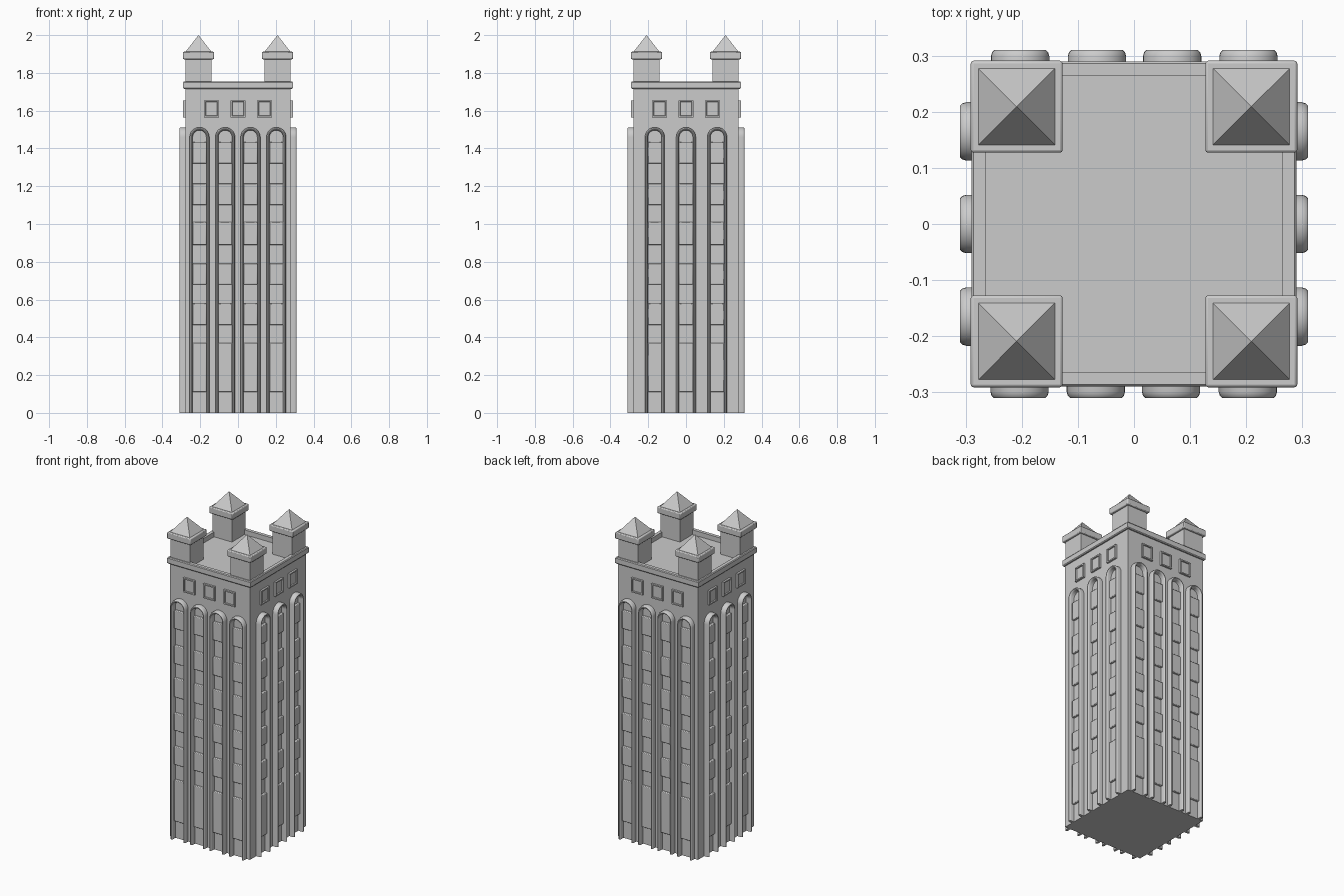
import bpy, bmesh, math
from mathutils import Matrix, Vector

if "Cube" in bpy.data.objects:
    bpy.data.objects.remove(bpy.data.objects["Cube"])

HALF = 0.278  # half width of the shaft


def finish(name, bm, smooth=False, bevel=0.0):
    bmesh.ops.recalc_face_normals(bm, faces=bm.faces)
    me = bpy.data.meshes.new(name)
    bm.to_mesh(me)
    bm.free()
    ob = bpy.data.objects.new(name, me)
    bpy.context.collection.objects.link(ob)
    if bevel:
        m = ob.modifiers.new("bevel", 'BEVEL')
        m.width, m.segments = bevel, 2
    if smooth:
        bpy.ops.object.select_all(action='DESELECT')
        ob.select_set(True)
        bpy.context.view_layer.objects.active = ob
        bpy.ops.object.shade_smooth_by_angle(angle=math.radians(40))
    return ob


def add_box(bm, lo, hi, mat=Matrix()):
    lo, hi = Vector(lo), Vector(hi)
    size = hi - lo
    m = mat @ Matrix.Translation((lo + hi) / 2) @ Matrix.Diagonal((*size, 1))
    return bmesh.ops.create_cube(bm, size=1, matrix=m)['verts']


def add_arch(bm, cx, mat):
    # rounded section swept up one leg, round the arch and down the other
    section = [(.052, .27), (.052, .299), (.050, .306), (.046, .31),
               (.042, .31), (.038, .306), (.036, .299), (.036, .27)]
    zc = 1.46
    path = [(0, 0)] + [(math.pi * i / 16, zc) for i in range(17)] + [(math.pi, 0)]
    rings = []
    for a, z in path:
        rings.append([bm.verts.new(mat @ Vector((cx + r * math.cos(a), -d, z + r * math.sin(a))))
                      for r, d in section])
    n = len(section)
    for p, q in zip(rings, rings[1:]):
        for i in range(n):
            bm.faces.new((p[i], p[(i + 1) % n], q[(i + 1) % n], q[i]))
    bm.faces.new(rings[0])
    bm.faces.new(rings[-1])


sides = [Matrix.Rotation(k * math.pi / 2, 4, 'Z') for k in range(4)]
columns = [(-.204, -.068, .066, .203), (-.165, 0, .165)]
panel_z = [(.11, .37), (.465, .58), (.68, .79), (.89, 1.01), (1.10, 1.215), (1.32, 1.435)]

# Shaft
bm = bmesh.new()
add_box(bm, (-HALF, -HALF, 0), (HALF, HALF, 1.725))
finish("shaft", bm)

# Arched mouldings and the raised panels inside them
arches, panels = bmesh.new(), bmesh.new()
for k, mat in enumerate(sides):
    for cx in columns[k % 2]:
        add_arch(arches, cx, mat)
        for z0, z1 in panel_z:
            add_box(panels, (cx - .037, -.292, z0), (cx + .037, -.27, z1), mat)
finish("arch_mouldings", arches, smooth=True)
finish("window_panels", panels, smooth=True, bevel=.004)

# Square framed plaques under the cornice
bm = bmesh.new()
for mat in sides:
    for cx in (-.14, 0, .14):
        vs = add_box(bm, (cx - .039, -.29, 1.565), (cx + .039, -.27, 1.655), mat)
        out = mat @ Vector((0, -1, 0))
        front = max({f for v in vs for f in v.link_faces},
                    key=lambda f: f.calc_center_median().dot(out))
        bmesh.ops.inset_region(bm, faces=[front], thickness=.011)
        bmesh.ops.inset_region(bm, faces=[front], thickness=.002, depth=-.007)
finish("square_plaques", bm)

# Cornice: mitred square rim around the sunken roof
bm = bmesh.new()
profile = [(.265, 1.715), (.286, 1.715), (.29, 1.72), (.29, 1.75), (.286, 1.755), (.265, 1.755)]
rings = [[bm.verts.new((sx * r, sy * r, z)) for r, z in profile]
         for sx, sy in ((-1, -1), (1, -1), (1, 1), (-1, 1))]
for c in range(4):
    p, q = rings[c], rings[(c + 1) % 4]
    for i in range(6):
        j = (i + 1) % 6
        bm.faces.new((p[i], p[j], q[j], q[i]))
finish("cornice", bm)

# Corner turrets: shaft, collar and pyramid roof
turrets, collars, roofs = bmesh.new(), bmesh.new(), bmesh.new()
for sx in (-1, 1):
    for sy in (-1, 1):
        x, y = sx * .209, sy * .209
        add_box(turrets, (x - .068, y - .068, 1.715), (x + .068, y + .068, 1.89))
        add_box(collars, (x - .082, y - .082, 1.872), (x + .082, y + .082, 1.912))
        base = [roofs.verts.new((x + a * .07, y + b * .07, 1.91))
                for a, b in ((-1, -1), (1, -1), (1, 1), (-1, 1))]
        tip = roofs.verts.new((x, y, 2.0))
        roofs.faces.new(base)
        for i in range(4):
            roofs.faces.new((base[i], base[(i + 1) % 4], tip))
finish("turret_shafts", turrets)
finish("turret_collars", collars, smooth=True, bevel=.005)
finish("turret_roofs", roofs)
